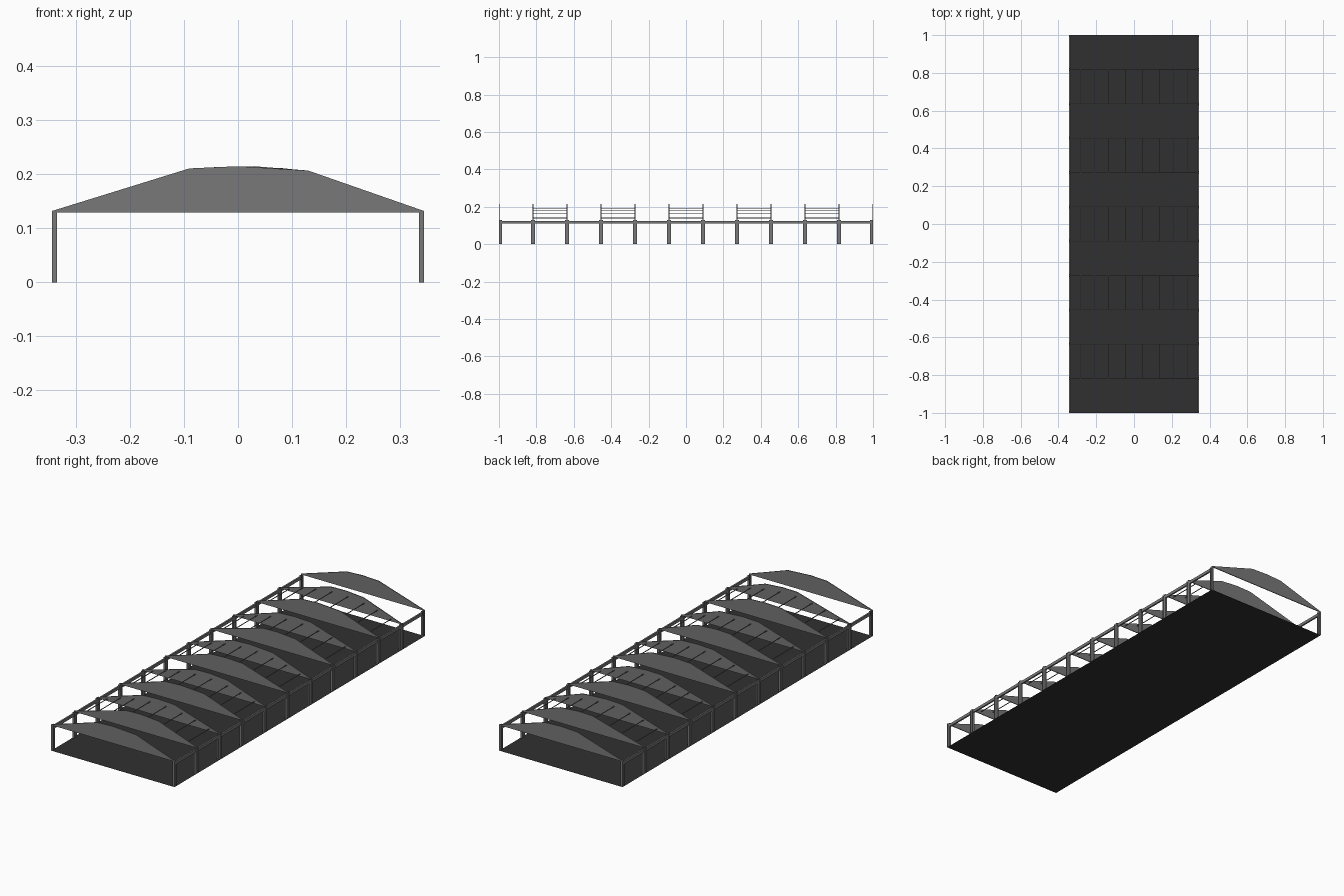
import bpy, bmesh

if "Cube" in bpy.data.objects:
    bpy.data.objects.remove(bpy.data.objects["Cube"])

HALF_W, EAVE = 0.345, 0.13
FRAME_Y = [-1 + 2 * i / 11 for i in range(12)]


def material(name, value):
    m = bpy.data.materials.new(name)
    m.diffuse_color = (value, value, value, 1)
    m.use_nodes = True
    m.node_tree.nodes["Principled BSDF"].inputs["Base Color"].default_value = m.diffuse_color
    return m


STEEL = material("grey steel", 0.19)
DARK = material("dark floor", 0.03)


def finish(name, bm, mat):
    bmesh.ops.recalc_face_normals(bm, faces=bm.faces)
    mesh = bpy.data.meshes.new(name)
    bm.to_mesh(mesh)
    bm.free()
    mesh.materials.append(mat)
    ob = bpy.data.objects.new(name, mesh)
    bpy.context.collection.objects.link(ob)
    return ob


def prism(bm, points, offset):
    """Extrude a flat polygon along an offset vector."""
    face = bm.faces.new([bm.verts.new(p) for p in points])
    out = bmesh.ops.extrude_face_region(bm, geom=[face])
    verts = [v for v in out["geom"] if isinstance(v, bmesh.types.BMVert)]
    bmesh.ops.translate(bm, vec=offset, verts=verts)
    bm.faces.ensure_lookup_table()
    if face.is_valid and len(face.link_loops if hasattr(face, "link_loops") else []) > 99:
        bm.faces.remove(face)


def box(bm, lo, hi):
    (x0, y0, z0), (x1, y1, z1) = lo, hi
    prism(bm, [(x0, y0, z0), (x1, y0, z0), (x1, y1, z0), (x0, y1, z0)], (0, 0, z1 - z0))


# Floor sheet
bm = bmesh.new()
bm.faces.new([bm.verts.new(p) for p in
              [(-HALF_W, -1, 0), (HALF_W, -1, 0), (HALF_W, 1, 0), (-HALF_W, 1, 0)]])
floor = finish("floor", bm, DARK)

# Solid roof trusses with a few slightly different crowns
CROWNS = [
    [(-0.09, 0.211), (0.0, 0.215), (0.13, 0.207)],
    [(-0.05, 0.213), (0.03, 0.215), (0.13, 0.207)],
    [(-0.09, 0.211), (0.0, 0.215), (0.09, 0.211)],
]
T = 0.004
for i, y in enumerate(FRAME_Y):
    y0 = min(max(y - T / 2, -1), 1 - T)
    crown = CROWNS[0] if i == 0 else CROWNS[2] if i == 11 else CROWNS[i % 3]
    outline = [(-HALF_W, EAVE - 0.001), (-HALF_W, EAVE + 0.002)] + crown
    outline += [(HALF_W, EAVE + 0.002), (HALF_W, EAVE - 0.001)]
    bm = bmesh.new()
    prism(bm, [(x, y0, z) for x, z in outline], (0, T, 0))
    finish(f"roof_truss_{i + 1}", bm, STEEL)

# I-section posts: two flanges and a web
DEPTH, WIDTH, WALL = 0.022, 0.01, 0.003
bm = bmesh.new()
for s in (-1, 1):
    xa, xb = sorted((s * HALF_W, s * (HALF_W - WIDTH)))
    xm = (xa + xb) / 2
    for y in FRAME_Y:
        d = DEPTH if abs(y) < 0.99 else 0.016
        yc = min(max(y, -1 + d / 2), 1 - d / 2)
        a, b = yc - d / 2, yc + d / 2
        box(bm, (xa, a, 0), (xb, a + WALL, EAVE))
        box(bm, (xa, b - WALL, 0), (xb, b, EAVE))
        box(bm, (xm - WALL / 2, a + WALL, 0), (xm + WALL / 2, b - WALL, EAVE))
finish("posts", bm, STEEL)

# Eave beams between neighbouring posts
bm = bmesh.new()
for s in (-1, 1):
    xa, xb = sorted((s * (HALF_W - 0.001), s * (HALF_W - 0.009)))
    for y0, y1 in zip(FRAME_Y, FRAME_Y[1:]):
        box(bm, (xa, y0 + DEPTH / 2, 0.11), (xb, y1 - DEPTH / 2, 0.125))
finish("eave_beams", bm, STEEL)

# Thin purlins joining the trusses in every second bay
R = 0.0015
bm = bmesh.new()
for i in range(1, 11, 2):
    for x, z in [(0.045, 0.19), (0.135, 0.18), (0.21, 0.165), (0.285, 0.14)]:
        for s in (-1, 1):
            box(bm, (s * x - R, FRAME_Y[i], z - R), (s * x + R, FRAME_Y[i + 1], z + R))
finish("purlins", bm, STEEL)
